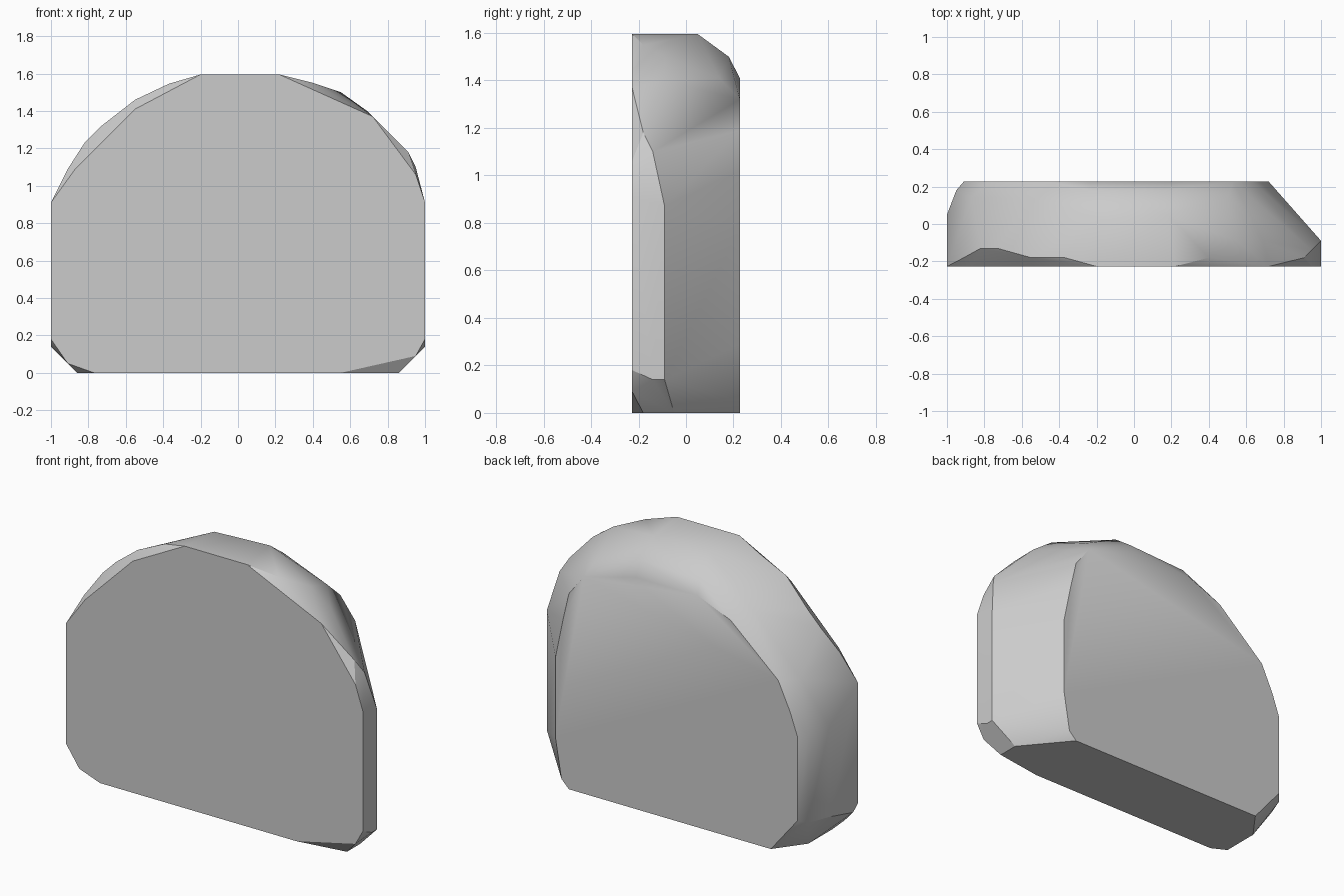
import bpy
import bmesh
import math

# Remove the default object if present
default_cube = bpy.data.objects.get("Cube")
if default_cube:
    bpy.data.objects.remove(default_cube, do_unlink=True)


def flat_material(name, colour):
    material = bpy.data.materials.new(name)
    material.use_nodes = True
    material.diffuse_color = colour
    for node in material.node_tree.nodes:
        if node.type == "BSDF_PRINCIPLED":
            node.inputs["Base Color"].default_value = colour
    return material


def hull_object(name, points, material):
    """Wrap a rounded stone around its outline points and merge flat faces."""
    mesh = bpy.data.meshes.new(name)
    bm = bmesh.new()
    for point in points:
        bm.verts.new(point)
    hull = bmesh.ops.convex_hull(bm, input=bm.verts[:])
    unused = [item for item in hull["geom_interior"] + hull["geom_unused"]
              if isinstance(item, bmesh.types.BMVert) and item.is_valid]
    bmesh.ops.delete(bm, geom=list(set(unused)), context="VERTS")
    bmesh.ops.dissolve_limit(bm, angle_limit=math.radians(1),
                             verts=bm.verts[:], edges=bm.edges[:])
    bmesh.ops.recalc_face_normals(bm, faces=bm.faces[:])
    bm.to_mesh(mesh)
    bm.free()
    mesh.materials.append(material)
    obj = bpy.data.objects.new(name, mesh)
    bpy.context.collection.objects.link(obj)
    return obj


front_y = -0.227
back_y = 0.227

# Flat front face outline (x, z), clockwise from the lower right side
front_outline = [
    (-1, .18), (-1, .91), (-.87, 1.09), (-.55, 1.41), (-.2, 1.595),
    (.22, 1.595), (.72, 1.37), (.95, 1.06), (1, .91), (1, .18),
    (.95, .09), (.55, 0), (-.77, 0), (-.91, .05),
]

# Flat back face outline (x, z), smaller than the front
back_outline = [
    (-.91, .22), (-.91, .73), (-.86, .87), (-.78, 1.04), (-.46, 1.32),
    (-.24, 1.41), (.18, 1.41), (.53, 1.32), (.63, 1.19), (.67, 1.02),
    (.72, .78), (.72, .29), (.68, .05), (.63, 0), (-.73, 0),
]

# Crown: widest points between the two faces (x, y, z)
crown = [
    (-.91, -.18, 1.09), (-.82, -.13, 1.23), (-.73, -.13, 1.32),
    (-.55, -.18, 1.46), (-.37, -.18, 1.545), (-.18, .03, 1.59),
    (.18, .05, 1.595), (.4, -.18, 1.55), (.55, -.09, 1.5),
    (.69, -.09, 1.4), (.91, -.18, 1.18), (.95, -.14, 1.1),
]

# Shoulder: softer step behind the crown
shoulder = [
    (-.95, .18, .73), (-.87, .14, 1.04), (-.55, .14, 1.37),
    (-.22, .18, 1.48), (.18, .18, 1.5), (.5, .14, 1.41),
]

# Sides and bottom corners
sides = [
    (-1, .05, .75), (-1, .05, .2), (-.95, .18, .2), (-1, -.18, .14),
    (-.86, -.18, 0), (-.86, .05, 0),
    (1, -.09, .87), (1, -.09, .14), (1, -.14, .14), (.86, -.18, 0),
    (.86, -.05, 0),
]

points = [(x, front_y, z) for x, z in front_outline]
points += [(x, back_y, z) for x, z in back_outline]
points += crown + shoulder + sides

stone_grey = flat_material("stone grey", (.6, .6, .6, 1))
stone = hull_object("rounded_stone_slab", points, stone_grey)

# Soft rounded rim with crisp front, back and base edges
bpy.ops.object.select_all(action="DESELECT")
stone.select_set(True)
bpy.context.view_layer.objects.active = stone
bpy.ops.object.shade_smooth_by_angle(angle=math.radians(30))
